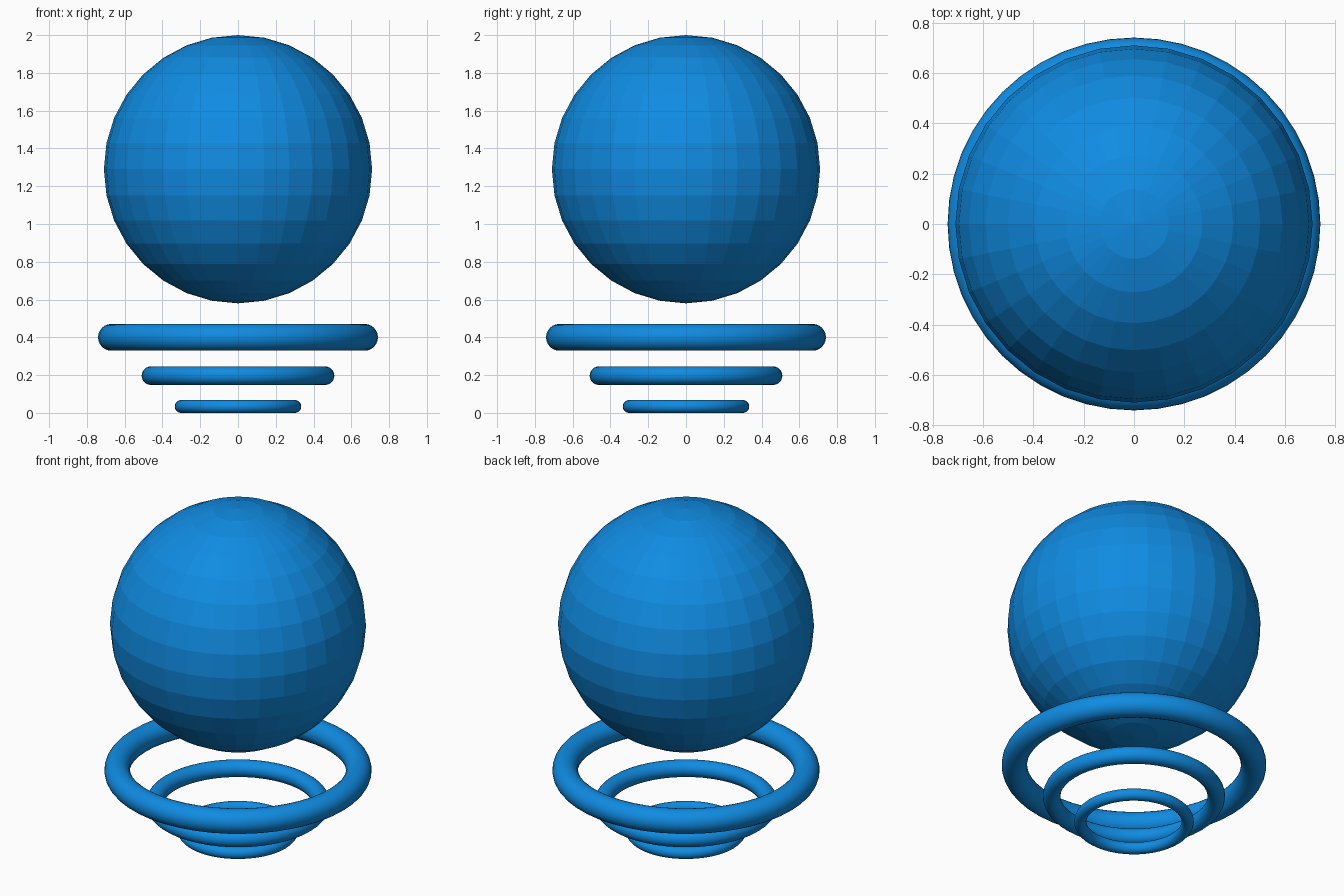
import bpy

if "Cube" in bpy.data.objects:
    bpy.data.objects.remove(bpy.data.objects["Cube"])

blue = bpy.data.materials.new("bright blue")
blue.diffuse_color = (0.005, 0.26, 0.76, 1.0)
blue.use_nodes = True
blue.node_tree.nodes["Principled BSDF"].inputs["Base Color"].default_value = blue.diffuse_color


def finish(name):
    obj = bpy.context.object
    obj.name = name
    obj.data.materials.append(blue)
    return obj


# Faceted ball floating on top
bpy.ops.mesh.primitive_uv_sphere_add(segments=32, ring_count=16, radius=0.71,
                                     location=(0, 0, 1.29))
finish("ball")

# Three hovering rings, shrinking towards the ground: name, major, minor, height
for name, major, minor, z in (("large_ring", 0.67, 0.071, 0.4),
                              ("middle_ring", 0.461, 0.049, 0.197),
                              ("small_ring", 0.301, 0.034, 0.034)):
    bpy.ops.mesh.primitive_torus_add(major_segments=48, minor_segments=24,
                                     major_radius=major, minor_radius=minor,
                                     location=(0, 0, z))
    finish(name)
    bpy.ops.object.shade_smooth_by_angle()
